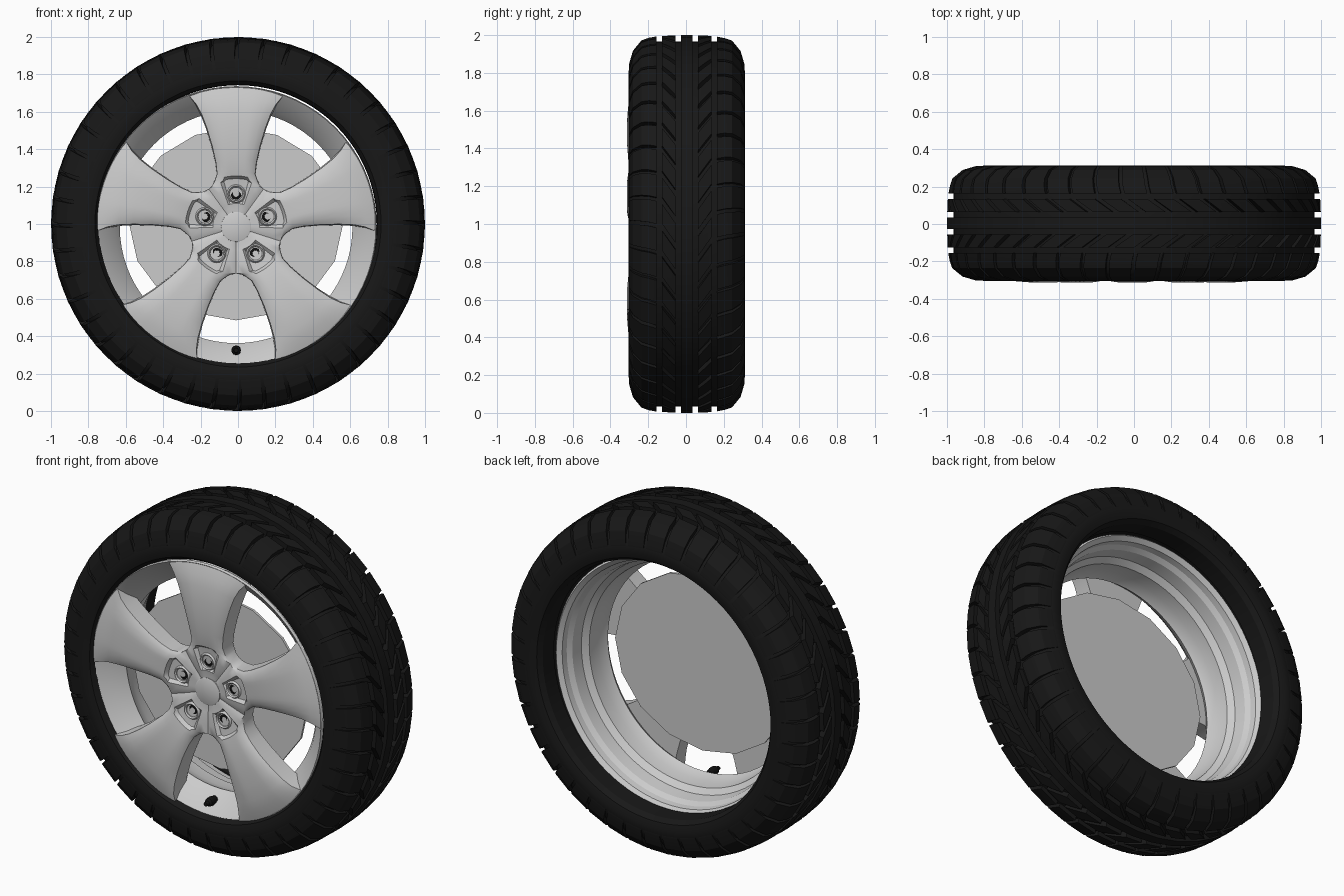
import bpy, bmesh, math
from math import sin, cos, pi

if "Cube" in bpy.data.objects:
    bpy.data.objects.remove(bpy.data.objects["Cube"])

TAU = 2 * pi
RIM_X, RIM_Z = -0.01, 0.985      # the rim sits a hair off the tyre centre


def material(name, value):
    m = bpy.data.materials.new(name)
    m.diffuse_color = (value, value, value, 1)
    m.use_nodes = True
    m.node_tree.nodes["Principled BSDF"].inputs["Base Color"].default_value = m.diffuse_color
    return m


rubber = material("rubber", 0.009)
black = material("black_plastic", 0.006)


def polar(r, a, y, cx=0.0, cz=1.0):
    return (cx + r * cos(a), y, cz + r * sin(a))


def finish(bm, name, mat=None, angle=30):
    bmesh.ops.remove_doubles(bm, verts=bm.verts, dist=1e-5)
    bmesh.ops.recalc_face_normals(bm, faces=bm.faces)
    mesh = bpy.data.meshes.new(name)
    bm.to_mesh(mesh)
    bm.free()
    ob = bpy.data.objects.new(name, mesh)
    bpy.context.collection.objects.link(ob)
    if mat:
        mesh.materials.append(mat)
    bpy.ops.object.select_all(action='DESELECT')
    ob.select_set(True)
    bpy.context.view_layer.objects.active = ob
    bpy.ops.object.shade_smooth_by_angle(angle=math.radians(angle))
    return ob


def grid(bm, rows):
    """Quads between successive rows of points."""
    vs = [[bm.verts.new(p) for p in row] for row in rows]
    for a, b in zip(vs, vs[1:]):
        for i in range(len(a) - 1):
            bm.faces.new((a[i], a[i + 1], b[i + 1], b[i]))


def lathe(bm, profile, n, cx=0.0, cz=1.0, sx=1.0):
    """Spin a (y, r) profile about the wheel axis."""
    grid(bm, [[(cx + sx * r * cos(TAU * i / n), y, cz + r * sin(TAU * i / n))
               for y, r in profile] for i in range(n + 1)])
    bmesh.ops.remove_doubles(bm, verts=bm.verts, dist=1e-5)


def lathe_object(name, profile, n, mat=None, cx=RIM_X, cz=RIM_Z, sx=1.0, angle=30):
    bm = bmesh.new()
    lathe(bm, profile, n, cx, cz, sx)
    return finish(bm, name, mat, angle)


# Tyre carcass, its outer surface being the floor of the tread grooves
half = [(0.165, 0.965), (0.24, 0.94), (0.282, 0.895), (0.305, 0.84),
        (0.308, 0.80), (0.298, 0.765), (0.27, 0.745), (0.17, 0.742), (0.16, 0.775)]
outer = [(-y, r) for y, r in reversed(half)] + half
OFF = 0.004
lathe_object("tyre_carcass", [(y + OFF, r) for y, r in outer + outer[:1]], 88, rubber, 0, 1)

# Central tread rib
lathe_object("tread_centre_rib", [(-0.03 + OFF, 0.96), (-0.03 + OFF, 1.0), (0.03 + OFF, 1.0),
                                  (0.03 + OFF, 0.96)], 44, rubber, 0, 1)

# Tread blocks: (y, top radius, floor radius, angular shift)
PITCHES = 44
STEP = TAU / PITCHES
shoulder = [(0.16, 0.993, 0.96, 0.0), (0.20, 0.986, 0.948, 0.01), (0.24, 0.972, 0.935, 0.015),
            (0.285, 0.917, 0.885, 0.02), (0.306, 0.845, 0.835, 0.02)]
middle = [(0.06, 0.999, 0.96, -0.10), (0.095, 0.998, 0.96, -0.05), (0.13, 0.996, 0.96, 0.0)]


def tread_blocks(name, section, fill):
    bm = bmesh.new()
    sec = [section[0]] + section + [section[-1]]
    for side in (-1, 1):
        for k in range(PITCHES):
            a0 = k * STEP + (0.5 * STEP if side > 0 else 0)
            a1 = a0 + STEP * fill
            rows = []
            for a, lift in ((a0, 0), (a0, 1), (a1, 1), (a1, 0)):
                row = []
                for i, (y, top, floor, shift) in enumerate(sec):
                    end = i in (0, len(sec) - 1)
                    r = top if lift and not end else floor
                    row.append(polar(r, a + shift, side * y + OFF))
                rows.append(row)
            grid(bm, rows)
    finish(bm, name, rubber, 20)


tread_blocks("tread_shoulder_blocks", shoulder, 0.86)
tread_blocks("tread_middle_blocks", middle, 0.74)

# Rim barrel, from front lip through the well to the stepped back lip
lathe_object("rim_barrel", [(-0.262, 0.752), (-0.278, 0.747), (-0.270, 0.737), (-0.235, 0.70),
                            (-0.185, 0.65), (-0.145, 0.622), (-0.13, 0.63), (-0.08, 0.645),
                            (-0.01, 0.65), (0.02, 0.68), (0.09, 0.69), (0.115, 0.71),
                            (0.15, 0.715), (0.17, 0.74), (0.16, 0.75)], 72, angle=20)

# Five spokes, each a curved 72 degree sector: (radius, half angle, y of the face)
S = pi / 5
stations = [(0.05, S, -.268), (0.10, S, -.270), (0.125, S, -.274), (0.14, S, -.277),
            (0.20, S, -.283), (0.25, S, -.286), (0.258, .50, -.288), (0.272, .43, -.292),
            (0.30, .345, -.298), (0.36, .305, -.306), (0.45, .288, -.313), (0.55, .288, -.313),
            (0.63, .297, -.307), (0.69, .315, -.296), (0.745, .345, -.277)]
cols = [0, 0.25, 0.42, 0.54, 0.75, 0.92, 1.0]
cols = [-c for c in reversed(cols[1:])] + cols

bm = bmesh.new()
for k in range(5):
    mid = pi / 2 + k * TAU / 5
    face, skirt = [], []
    for r, half_angle, y in stations:
        row = []
        for f in cols:
            fade = min(1, r / 0.3) * (1 if r < 0.6 else max(0.2, (0.78 - r) / 0.18))
            depth = y + 0.024 * fade * abs(f) ** 4
            if 0.13 < r < 0.26 and abs(f) < 0.5:      # wheel nut pocket
                depth += 0.018
            row.append(polar(r, mid + f * half_angle, depth, RIM_X, RIM_Z))
        face.append(row)
        if r > 0.24:
            back = -0.18
            w = min(S, half_angle + 0.01)
            skirt.append([row[0], polar(r, mid - w, back, RIM_X, RIM_Z),
                          polar(r, mid + w, back, RIM_X, RIM_Z), row[-1]])
    grid(bm, face)
    grid(bm, skirt)
finish(bm, "spokes", None, 40)

# Centre cap
lathe_object("centre_cap", [(-0.25, 0.082), (-0.271, 0.08), (-0.274, 0.074), (-0.274, 0)], 32)

# Wheel nuts with raised collars
collar, nut = bmesh.new(), bmesh.new()
for k in range(5):
    x, _, z = polar(0.176, pi / 2 + k * TAU / 5, 0, RIM_X, RIM_Z)
    lathe(collar, [(-0.235, 0.052), (-0.268, 0.05), (-0.277, 0.043), (-0.27, 0.036),
                   (-0.245, 0.033)], 20, x, z)
    lathe(nut, [(-0.245, 0.034), (-0.262, 0.03), (-0.264, 0.018), (-0.255, 0.014),
                (-0.255, 0)], 12, x, z)
finish(collar, "nut_collars")
finish(nut, "wheel_nuts", black)

# Brake disc behind the spokes
lathe_object("brake_disc", [(-0.155, 0), (-0.155, 0.515), (-0.14, 0.515), (-0.14, 0)], 16,
             cz=1.0, sx=1.11)

# Tyre valve
lathe_object("valve_stem", [(-0.29, 0), (-0.29, 0.012), (-0.27, 0.014), (-0.26, 0.024),
                            (-0.235, 0.026), (-0.20, 0.018), (-0.20, 0)], 12, black, RIM_X, 0.325)
